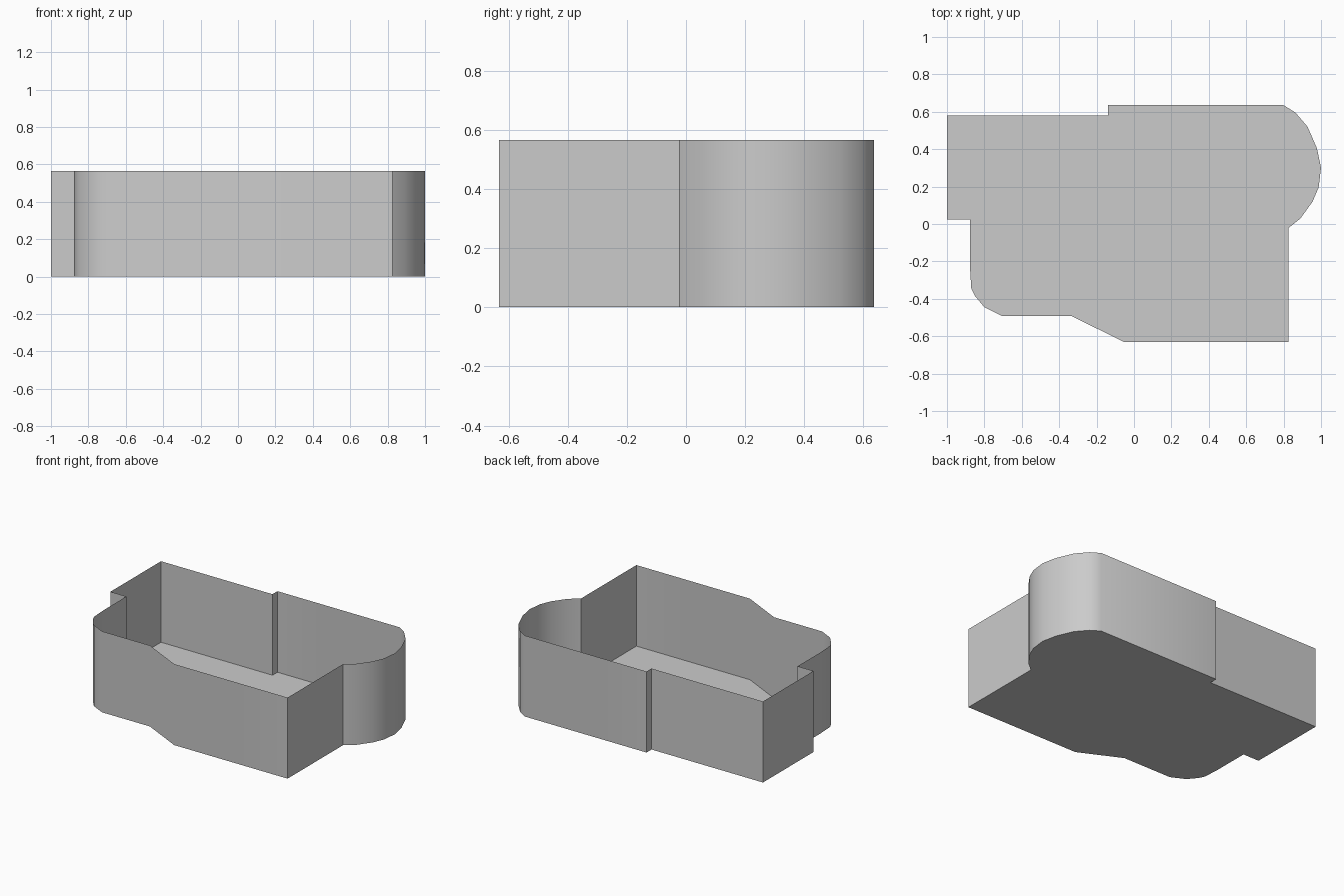
import bpy, bmesh
from math import radians

if "Cube" in bpy.data.objects:
    bpy.data.objects.remove(bpy.data.objects["Cube"])

HEIGHT = 0.565

# Plan outline, clockwise from the back left corner
back_edge = [(-1, 0.58), (-0.14, 0.58), (-0.14, 0.635), (0.80, 0.635)]
right_bay = [(0.863, 0.596), (0.928, 0.52), (0.978, 0.405), (1.0, 0.30),
             (0.987, 0.195), (0.955, 0.12), (0.89, 0.03), (0.825, -0.022)]
front_edge = [(0.825, -0.632), (-0.05, -0.632), (-0.335, -0.492), (-0.705, -0.492)]
left_round = [(-0.80, -0.445), (-0.85, -0.385), (-0.87, -0.345), (-0.877, -0.23)]
left_step = [(-0.877, 0.023), (-1, 0.023)]
outline = back_edge + right_bay + front_edge + left_round + left_step


def make_object(name, bm):
    bmesh.ops.recalc_face_normals(bm, faces=bm.faces)
    mesh = bpy.data.meshes.new(name)
    bm.to_mesh(mesh)
    bm.free()
    obj = bpy.data.objects.new(name, mesh)
    bpy.context.collection.objects.link(obj)
    return obj


# Floor: one flat polygon
bm = bmesh.new()
bm.faces.new([bm.verts.new((x, y, 0)) for x, y in reversed(outline)])
bmesh.ops.triangulate(bm, faces=bm.faces[:])
floor = make_object("floor", bm)

# Walls: thin sheet following the outline, open at the top
bm = bmesh.new()
low = [bm.verts.new((x, y, 0)) for x, y in outline]
high = [bm.verts.new((x, y, HEIGHT)) for x, y in outline]
for i in range(len(outline)):
    j = (i + 1) % len(outline)
    bm.faces.new((low[i], high[i], high[j], low[j]))
walls = make_object("walls", bm)

bpy.context.view_layer.objects.active = walls
walls.select_set(True)
bpy.ops.object.shade_smooth_by_angle(angle=radians(50))
